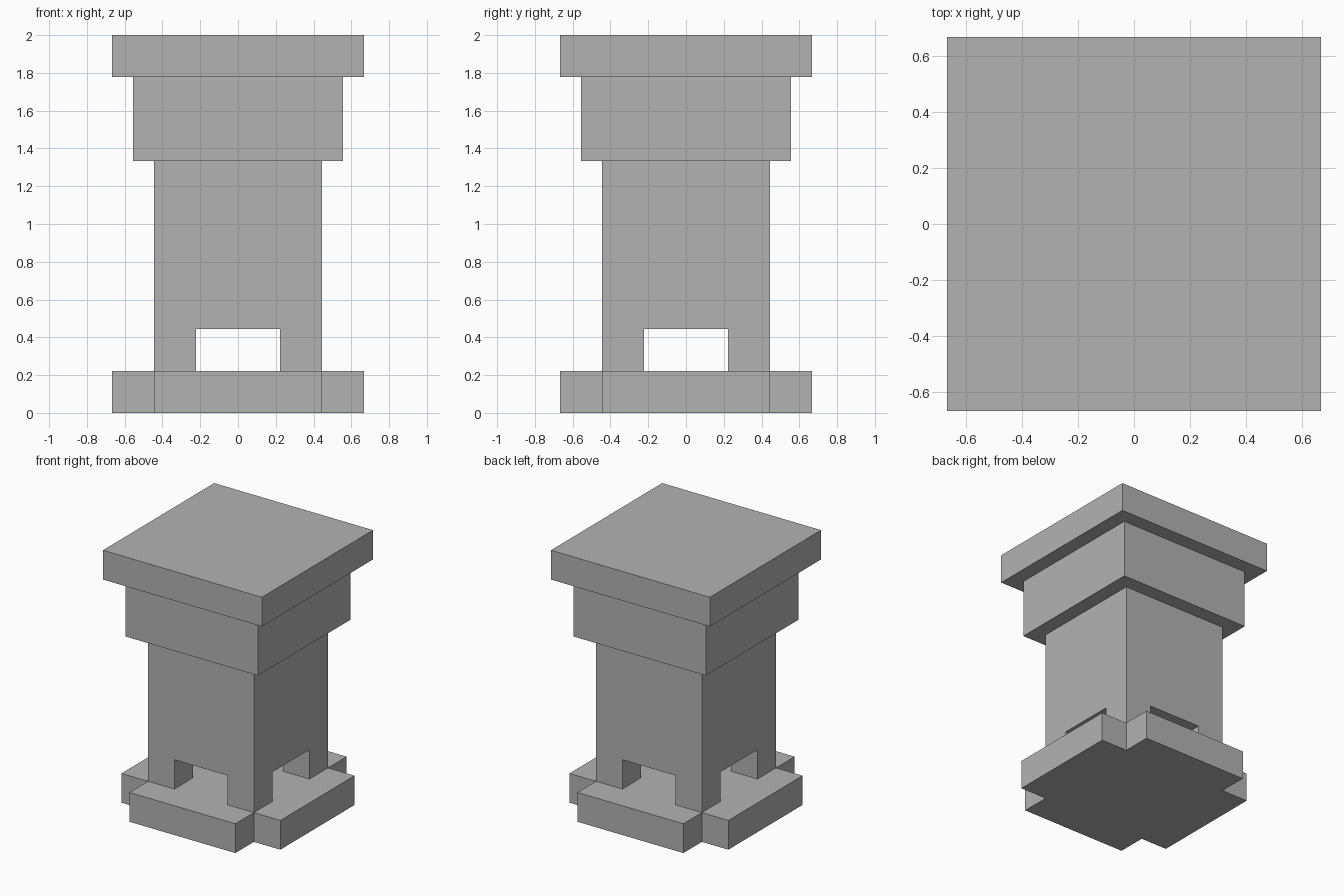
import bpy
import bmesh

if "Cube" in bpy.data.objects:
    bpy.data.objects.remove(bpy.data.objects["Cube"], do_unlink=True)

U = 2 / 9  # building module

stone = bpy.data.materials.new("grey_stone")
stone.use_nodes = True
grey = (0.45, 0.45, 0.45, 1)
stone.diffuse_color = grey
stone.node_tree.nodes["Principled BSDF"].inputs["Base Color"].default_value = grey


def prism(name, outline, low, high):
    """Extrude a plan outline between two heights, all in modules."""
    bm = bmesh.new()
    base = bm.faces.new([bm.verts.new((x * U, y * U, low * U)) for x, y in outline])
    top = bmesh.ops.extrude_face_region(bm, geom=[base])["geom"]
    verts = [v for v in top if isinstance(v, bmesh.types.BMVert)]
    bmesh.ops.translate(bm, verts=verts, vec=(0, 0, (high - low) * U))
    bmesh.ops.recalc_face_normals(bm, faces=bm.faces)
    mesh = bpy.data.meshes.new(name)
    bm.to_mesh(mesh)
    bm.free()
    mesh.materials.append(stone)
    obj = bpy.data.objects.new(name, mesh)
    bpy.context.collection.objects.link(obj)
    return obj


def square(half, cx=0, cy=0):
    return [(cx + sx * half, cy + sy * half)
            for sx, sy in ((-1, -1), (1, -1), (1, 1), (-1, 1))]


# Cross-shaped foot: one notched corner turned around the centre
corner = [(3, -2), (3, 2), (2, 2)]
cross = []
for _ in range(4):
    cross += corner
    corner = [(-y, x) for x, y in corner]
# drop the repeated start of each arm
cross = [p for i, p in enumerate(cross) if p not in cross[:i]]
prism("cross_base", cross, 0, 1)

# Pillar: four corner legs around crossing openings, then the shaft
for side, sx in (("left", 1), ("right", -1)):
    for end, sy in (("front", -1), ("back", 1)):
        prism(f"{end}_{side}_leg", square(0.5, sx * 1.5, sy * 1.5), 1, 2)
prism("shaft", square(2), 2, 6)

# Stepped top
prism("collar", square(2.5), 6, 8)
prism("cap", square(3), 8, 9)
